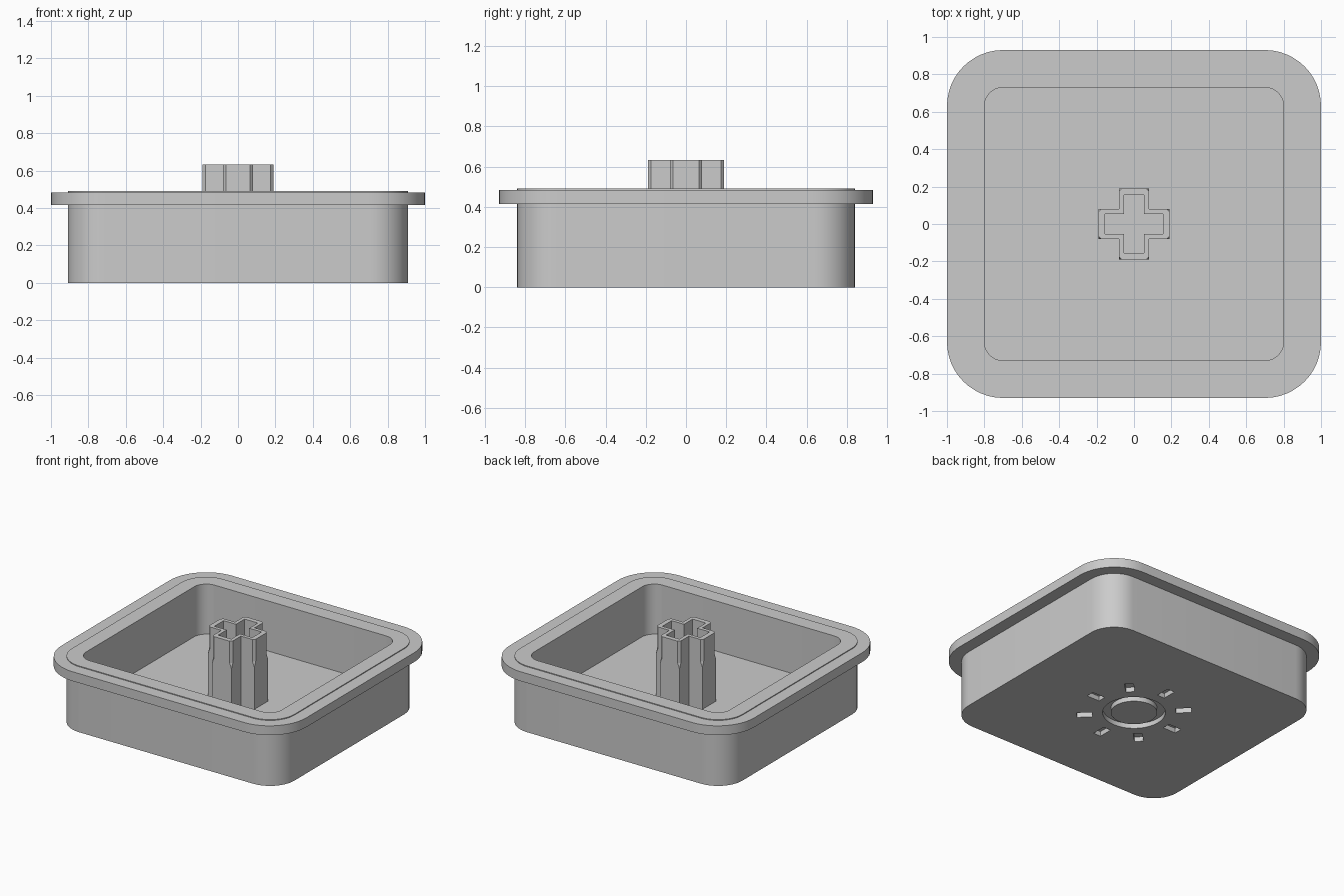
import bpy
import bmesh
from math import cos, sin, pi, radians
from mathutils import Matrix, Vector

cube = bpy.data.objects.get("Cube")
if cube:
    bpy.data.objects.remove(cube, do_unlink=True)

grey = bpy.data.materials.new("light_grey_plastic")
grey.use_nodes = True
colour = (0.6, 0.6, 0.6, 1)
grey.diffuse_color = colour
grey.node_tree.nodes["Principled BSDF"].inputs["Base Color"].default_value = colour


def rounded_rect(hx, hy, r, steps=12):
    """Outline of a rounded rectangle given by half sizes."""
    pts = []
    for k, (sx, sy) in enumerate([(1, 1), (-1, 1), (-1, -1), (1, -1)]):
        for i in range(steps + 1):
            a = (k + i / steps) * pi / 2
            pts.append((sx * (hx - r) + r * cos(a), sy * (hy - r) + r * sin(a)))
    return pts


def circle(r, n=64):
    return [(r * cos(2 * pi * i / n), r * sin(2 * pi * i / n)) for i in range(n)]


def cross(length, w, c=0):
    """Outline of a plus sign with chamfered arm ends."""
    arm = [(w, -w), (length - c, -w), (length, c - w), (length, w - c), (length - c, w)]
    pts = []
    for k in range(4):
        turn = Matrix.Rotation(k * pi / 2, 2)
        pts += [tuple(turn @ Vector(p)) for p in arm]
    return pts


def loft(bm, levels, closed=False):
    """Join outlines at given heights; cap the ends or close the loop."""
    rings = [[bm.verts.new((x, y, z)) for x, y in pts] for pts, z in levels]
    pairs = list(zip(rings, rings[1:]))
    if closed:
        pairs.append((rings[-1], rings[0]))
    else:
        bm.faces.new(rings[0])
        bm.faces.new(rings[-1])
    n = len(rings[0])
    for a, b in pairs:
        for i in range(n):
            j = (i + 1) % n
            bm.faces.new((a[i], a[j], b[j], b[i]))


def finish(name, bm):
    bmesh.ops.remove_doubles(bm, verts=bm.verts, dist=1e-5)
    bmesh.ops.recalc_face_normals(bm, faces=bm.faces)
    mesh = bpy.data.meshes.new(name)
    bm.to_mesh(mesh)
    bm.free()
    mesh.materials.append(grey)
    obj = bpy.data.objects.new(name, mesh)
    bpy.context.collection.objects.link(obj)
    return obj


def activate(obj):
    bpy.ops.object.select_all(action='DESELECT')
    obj.select_set(True)
    bpy.context.view_layer.objects.active = obj


# Hollow tray with a flange and a slightly raised lip
box = rounded_rect(0.91, 0.84, 0.2)
flange = rounded_rect(1.0, 0.93, 0.3)
cavity = rounded_rect(0.8, 0.73, 0.1)
bm = bmesh.new()
loft(bm, [(box, 0), (box, 0.415), (flange, 0.415), (flange, 0.484),
          (box, 0.484), (box, 0.49), (cavity, 0.49), (cavity, 0.12)])
tray = finish("tray", bm)

# Cutter for the engraved ring and its eight rays on the underside
DEPTH = 0.035
bm = bmesh.new()
outer, inner = circle(0.21), circle(0.155)
loft(bm, [(outer, -DEPTH), (outer, DEPTH), (inner, DEPTH), (inner, -DEPTH)], closed=True)
for k in range(8):
    place = (Matrix.Rotation(k * pi / 4, 4, 'Z') @ Matrix.Translation((0.333, 0, 0))
             @ Matrix.Diagonal((0.105, 0.06, 2 * DEPTH, 1)))
    bmesh.ops.create_cube(bm, size=1, matrix=place)
cutter = finish("engraving_cutter", bm)
cutter.hide_render = True

engrave = tray.modifiers.new("engraving", 'BOOLEAN')
engrave.operation = 'DIFFERENCE'
engrave.solver = 'EXACT'
engrave.object = cutter
activate(tray)
bpy.ops.object.modifier_apply(modifier=engrave.name)
bpy.data.objects.remove(cutter, do_unlink=True)

# Hollow cross-shaped stem, its arm corners chamfered near the top
full, cut, socket = cross(0.19, 0.08), cross(0.19, 0.08, 0.016), cross(0.155, 0.054)
bm = bmesh.new()
loft(bm, [(full, 0.115), (full, 0.43), (cut, 0.47), (cut, 0.632),
          (socket, 0.632), (socket, 0.115)], closed=True)
stem = finish("stem", bm)

activate(tray)
bpy.ops.object.shade_smooth_by_angle(angle=radians(30))
